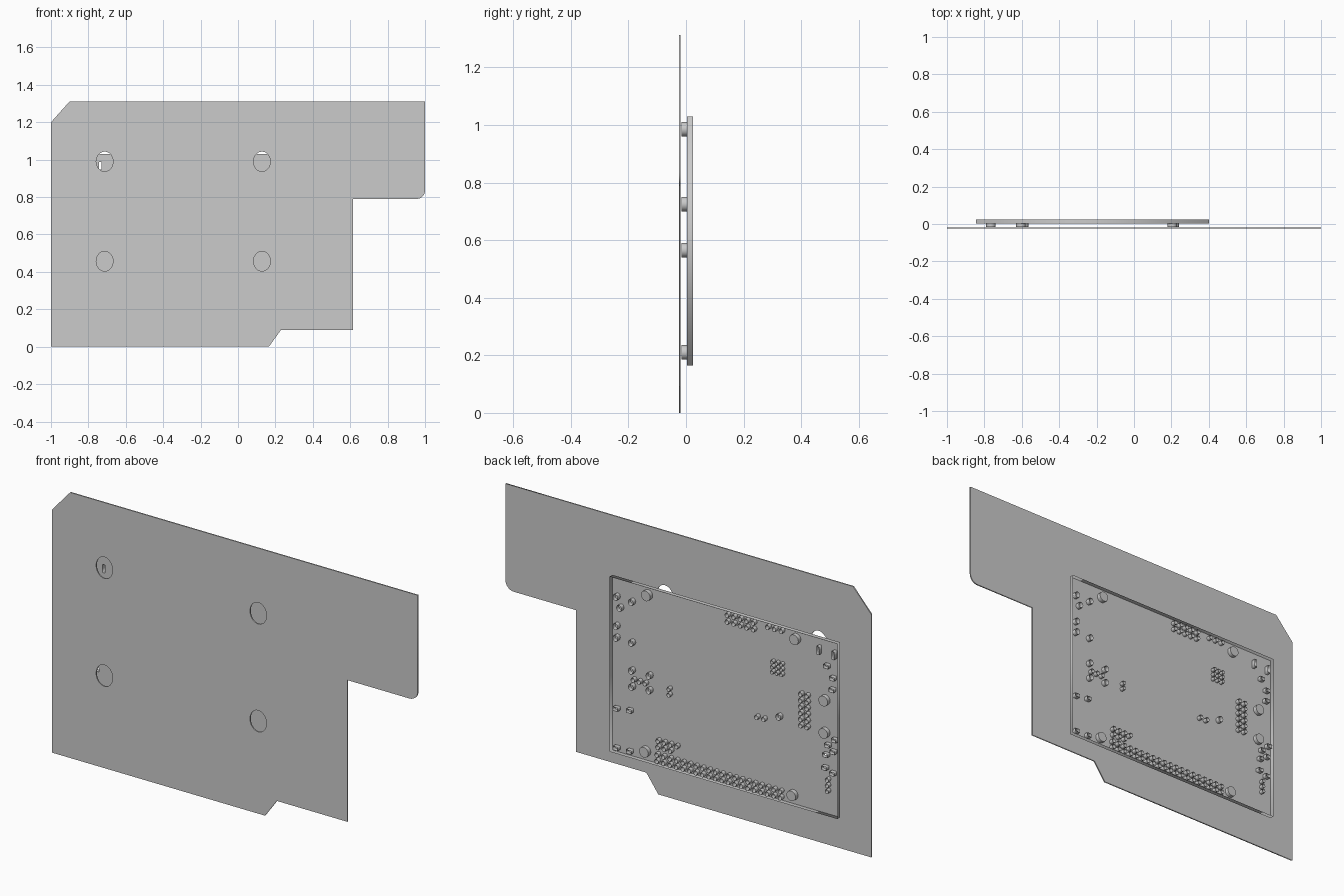
import bpy, bmesh, math
from mathutils import Matrix

if "Cube" in bpy.data.objects:
    bpy.data.objects.remove(bpy.data.objects["Cube"])


def ellipse(x, z, rx, rz, n):
    return [(x + rx * math.cos(2 * math.pi * i / n), z + rz * math.sin(2 * math.pi * i / n)) for i in range(n)]


def rect(x, z, w, h):
    return [(x - w / 2, z - h / 2), (x + w / 2, z - h / 2), (x + w / 2, z + h / 2), (x - w / 2, z + h / 2)]


def sheet(name, loops, y0, y1, fill):
    """Outline plus holes, filled and extruded between y0 and y1."""
    cu = bpy.data.curves.new(name, 'CURVE')
    cu.dimensions = '2D'
    cu.fill_mode = fill
    cu.extrude = (y1 - y0) / 2
    for pts in loops:
        s = cu.splines.new('POLY')
        s.points.add(len(pts) - 1)
        for p, (x, z) in zip(s.points, pts):
            p.co = (x, z, 0, 1)
        s.use_cyclic_u = True
    ob = bpy.data.objects.new(name, cu)
    bpy.context.collection.objects.link(ob)
    ob.location.y = (y0 + y1) / 2
    ob.rotation_euler.x = math.pi / 2
    bpy.ops.object.select_all(action='DESELECT')
    ob.select_set(True)
    bpy.context.view_layer.objects.active = ob
    bpy.ops.object.convert(target='MESH')
    return ob


# mounting plate with clipped corners, one rounded corner and four oval windows
r = 0.045
corner = [(1 - r + r * math.sin(a), 0.79 + r - r * math.cos(a)) for a in [i * math.pi / 12 for i in range(7)]]
outline = [(-1, 0), (0.165, 0), (0.23, 0.09), (0.615, 0.09), (0.615, 0.79)] + corner + \
          [(1, 1.312), (-0.9, 1.312), (-1, 1.2)]
windows = [ellipse(x, z, 0.045, 0.053, 32) for x in (-0.713, 0.128) for z in (0.457, 0.99)]
sheet("mounting_plate", [outline] + windows, -0.025, -0.019, 'BOTH')

# circuit board holes: regular pin rows as (x, z, columns, rows, pitch x, pitch z, radius)
holes = []
for x, z, nx, nz, px, pz, rad in [
    (0.145, 0.215, 20, 2, -0.0355, -0.031, 0.011),
    (-0.239, 1.008, 5, 2, -0.0355, -0.033, 0.011),
    (-0.46, 1.008, 3, 1, -0.037, 0, 0.011),
    (-0.485, 0.843, 3, 3, -0.025, -0.025, 0.009),
    (-0.64, 0.725, 2, 6, -0.034, -0.031, 0.011),
    (0.14, 0.285, 4, 1, -0.034, 0, 0.011),
    (0.14, 0.254, 3, 1, -0.034, 0, 0.011),
    (0.275, 0.55, 3, 1, -0.032, 0, 0.011),
    (0.08, 0.557, 1, 2, 0, -0.028, 0.010),
    (-0.40, 0.547, 2, 1, -0.038, 0, 0.011),
    (-0.786, 0.34, 1, 3, 0, -0.028, 0.010),
]:
    holes += [ellipse(x + i * px, z + j * pz, rad, rad * 1.1, 6) for i in range(nx) for j in range(nz)]

# larger single holes
for x, z in [(0.37, 0.934), (0.286, 0.931), (0.35, 0.885), (0.37, 0.79), (0.37, 0.732), (0.286, 0.73),
             (0.286, 0.592), (0.19, 0.593), (0.19, 0.52), (0.285, 0.512), (-0.52, 0.58)]:
    holes.append(ellipse(x, z, 0.014, 0.016, 8))

# slots
for x, z in [(-0.737, 0.968), (-0.82, 0.965)]:
    holes.append(rect(x, z, 0.014, 0.04))
for x, z in [(0.37, 0.382), (0.297, 0.392), (0.37, 0.188), (0.297, 0.19), (-0.78, 0.9), (-0.813, 0.848),
             (-0.81, 0.79), (-0.785, 0.51), (-0.823, 0.545), (-0.775, 0.46), (-0.815, 0.485),
             (-0.77, 0.395), (-0.813, 0.378)]:
    holes.append(rect(x, z, 0.026, 0.018))

# board shell: front face, side walls and hole sleeves, open at the back
board = [(-0.845, 0.165), (0.40, 0.165), (0.40, 1.03), (-0.845, 1.03)]
sheet("circuit_board", [board] + holes, 0.003, 0.025, 'FRONT')

# standoff pegs between board and plate
bm = bmesh.new()
for x, z in [(0.205, 0.985), (-0.605, 0.985), (-0.765, 0.725), (-0.765, 0.565), (0.215, 0.21), (-0.59, 0.21)]:
    m = Matrix.Translation((x, 0.004, z)) @ Matrix.Rotation(math.pi / 2, 4, 'X')
    bmesh.ops.create_cone(bm, cap_ends=True, segments=24, radius1=0.025, radius2=0.025, depth=0.038, matrix=m)
me = bpy.data.meshes.new("standoff_pegs")
bm.to_mesh(me)
bm.free()
pegs = bpy.data.objects.new("standoff_pegs", me)
bpy.context.collection.objects.link(pegs)
bpy.ops.object.select_all(action='DESELECT')
pegs.select_set(True)
bpy.context.view_layer.objects.active = pegs
bpy.ops.object.shade_smooth_by_angle()
